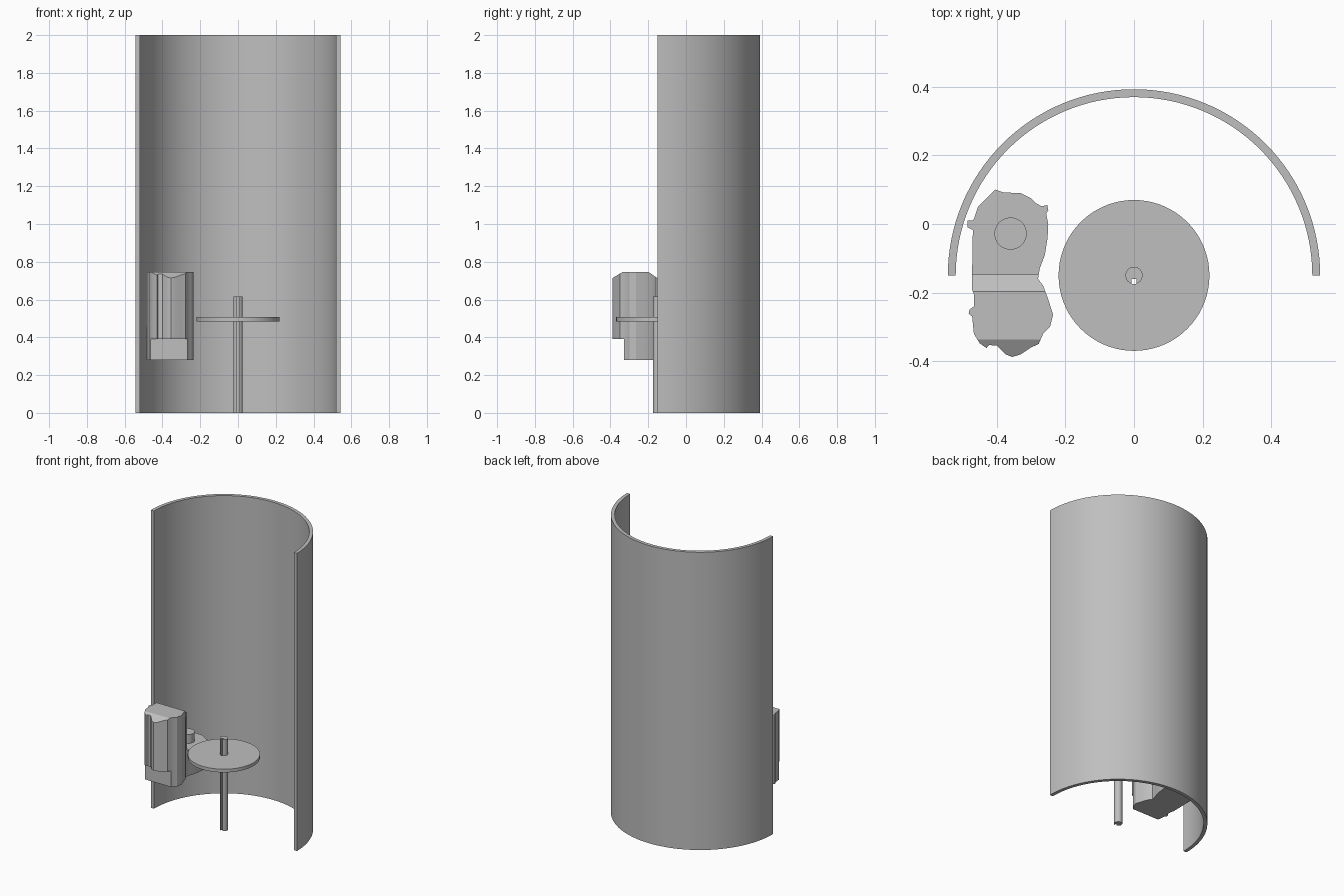
import bpy
import bmesh
from math import pi, radians, sin, cos
from mathutils import Vector

default = bpy.data.objects.get("Cube")
if default:
    bpy.data.objects.remove(default, do_unlink=True)

GREY = (0.52, 0.52, 0.52, 1)
grey = bpy.data.materials.new("plain grey")
grey.use_nodes = True
grey.diffuse_color = GREY
grey.node_tree.nodes["Principled BSDF"].inputs["Base Color"].default_value = GREY

AXIS_Y = -0.15  # shared axis of the shell, shaft and disc


def finish(name, bm, location=(0, 0, 0)):
    """Turn a bmesh into a smooth shaded object with crisp edges."""
    bmesh.ops.recalc_face_normals(bm, faces=bm.faces[:])
    mesh = bpy.data.meshes.new(name)
    bm.to_mesh(mesh)
    bm.free()
    mesh.materials.append(grey)
    obj = bpy.data.objects.new(name, mesh)
    bpy.context.collection.objects.link(obj)
    obj.location = location
    bpy.ops.object.select_all(action="DESELECT")
    obj.select_set(True)
    bpy.context.view_layer.objects.active = obj
    bpy.ops.object.shade_smooth_by_angle(angle=radians(30))
    return obj


def ring(name, inner, outer, bottom, top, angle, steps):
    """Spin a rectangular section about the main axis."""
    bm = bmesh.new()
    section = [(inner, bottom), (outer, bottom), (outer, top), (inner, top)]
    start = [bm.verts.new((r, 0, z)) for r, z in section]
    edges = [bm.edges.new((start[i], start[i - 1])) for i in range(len(start))]
    bmesh.ops.spin(bm, geom=start + edges, cent=(0, 0, 0), axis=(0, 0, 1),
                   angle=angle, steps=steps)
    if angle < 2 * pi:
        # close both straight ends
        rim = [e for e in bm.edges if e.is_boundary]
        bmesh.ops.holes_fill(bm, edges=rim, sides=4)
    else:
        bmesh.ops.remove_doubles(bm, verts=bm.verts[:], dist=0.0001)
    return finish(name, bm, (0, AXIS_Y, 0))


def prism(name, outline, bottom, top, cuts=(), location=(0, 0, 0)):
    """Extrude an outline upwards, then slice off the outside of each plane."""
    bm = bmesh.new()
    base = bm.faces.new([bm.verts.new((x, y, bottom)) for x, y in outline])
    grown = bmesh.ops.extrude_face_region(bm, geom=[base], use_keep_orig=True)
    moved = [g for g in grown["geom"] if isinstance(g, bmesh.types.BMVert)]
    bmesh.ops.translate(bm, verts=moved, vec=(0, 0, top - bottom))
    for point, normal in cuts:
        geom = bm.verts[:] + bm.edges[:] + bm.faces[:]
        bmesh.ops.bisect_plane(bm, geom=geom, dist=0.00001, plane_co=point,
                               plane_no=Vector(normal).normalized(), clear_outer=True)
        rim = [e for e in bm.edges if e.is_boundary]
        bmesh.ops.holes_fill(bm, edges=rim, sides=0)
    return finish(name, bm, location)


def circle(radius, count):
    return [(radius * cos(2 * pi * i / count), radius * sin(2 * pi * i / count))
            for i in range(count)]


# Half-round shell
ring("half_round_shell", 0.52, 0.543, 0, 2, pi, 64)

# Turntable disc with a bore for the shaft
ring("turntable_disc", 0.025, 0.22, 0.485, 0.507, 2 * pi, 72)

# Shaft with a keyway along its front
key = 0.0075
shaft = [(x, y) for x, y in circle(0.025, 48) if y > 0 or abs(x) > key]
split = next(i for i, (x, y) in enumerate(shaft) if y < 0 and x > 0)
left_half, right_half = shaft[:split], shaft[split:]
keyway = [(-key, -0.024), (-key, -0.011), (key, -0.011), (key, -0.024)]
prism("keyed_shaft", left_half + keyway + right_half, 0, 0.615,
      location=(0, AXIS_Y, 0))

# Drive unit outline in hundredths, clockwise from its left nub
hundredths = [
    (-48.5, 1), (-47, 1), (-46.5, 2), (-45.5, 5), (-43.5, 7), (-42, 8.5), (-40.5, 10),
    (-38, 9.2), (-33, 9), (-30, 7.5), (-28.5, 6), (-27, 5.2), (-25.3, 5.5),
    (-25, 4), (-25.6, 3), (-25, 0), (-25.2, -4), (-26, -9), (-27.5, -13),
    (-28, -16), (-26.5, -18), (-25, -22), (-23.6, -26.5), (-24.5, -30),
    (-26.5, -32), (-27.8, -35), (-30, -36), (-33, -38), (-35.5, -38.8),
    (-37.5, -38), (-40, -35.5), (-42.3, -35.3), (-43, -36.2), (-45, -34.8),
    (-46.7, -32), (-47.2, -27), (-48.2, -26.2), (-48, -25), (-46.7, -24),
    (-46.7, -20.5), (-47.3, -19), (-47, -1.7), (-48.5, -1)]
outline = [(x / 100, y / 100) for x, y in hundredths]

# Tall motor housing: flat rear wall, chamfered top front and back
rear_wall = ((0, -0.147, 0), (0, 1, 0))
rear_chamfer = ((0, -0.197, 0.745), (0, 0.035, 0.05))
front_chamfer = ((0, -0.337, 0.745), (0, -0.03, 0.05))
prism("motor_housing", outline, 0.39, 0.745,
      [rear_wall, rear_chamfer, front_chamfer])

# Stepped-back foot of the housing
front_step = ((0, -0.327, 0), (0, -1, 0))
prism("motor_foot", outline, 0.28, 0.39, [rear_wall, front_step])

# Low gearbox behind the housing with its round boss
prism("gearbox", outline, 0.28, 0.455, [((0, -0.147, 0), (0, -1, 0))])
prism("gearbox_boss", circle(0.047, 40), 0.45, 0.515, location=(-0.36, -0.028, 0))
